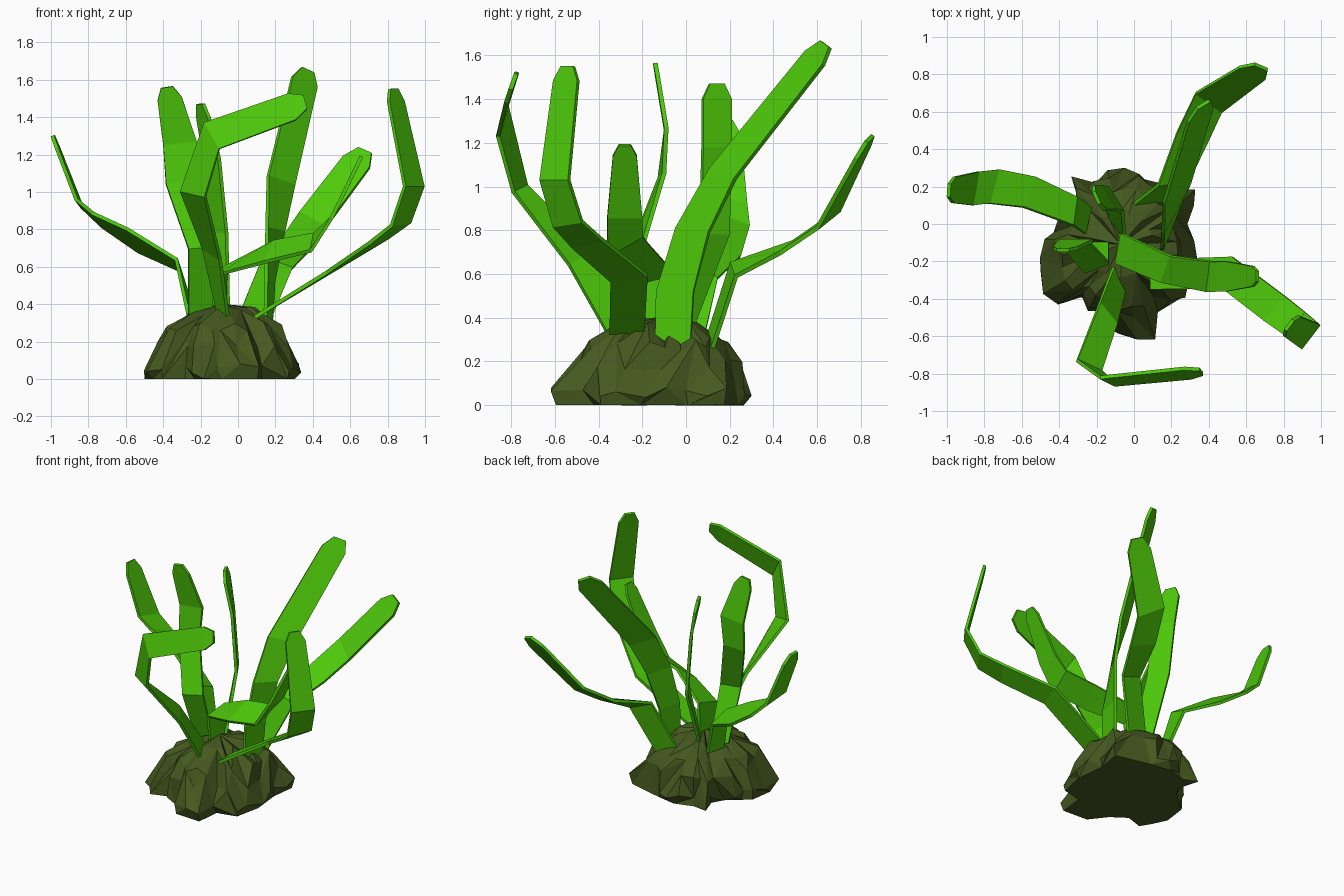
import bpy
import bmesh
import random
from mathutils import Vector

random.seed(4)
UNIT = 0.01           # plant coordinates are given in hundredths
THICKNESS = 0.02

default_cube = bpy.data.objects.get("Cube")
if default_cube:
    bpy.data.objects.remove(default_cube, do_unlink=True)


def make_material(name, colour):
    material = bpy.data.materials.new(name)
    material.use_nodes = True
    material.diffuse_color = colour
    shader = next(n for n in material.node_tree.nodes if n.type == "BSDF_PRINCIPLED")
    shader.inputs["Base Color"].default_value = colour
    shader.inputs["Roughness"].default_value = 0.8
    return material


leaf_green = make_material("leaf green", (0.075, 0.58, 0.003, 1))
mossy_olive = make_material("mossy olive rock", (0.06, 0.1, 0.014, 1))


def make_object(name, bm, material):
    bmesh.ops.recalc_face_normals(bm, faces=bm.faces[:])
    mesh = bpy.data.meshes.new(name)
    bm.to_mesh(mesh)
    bm.free()
    mesh.materials.append(material)
    obj = bpy.data.objects.new(name, mesh)
    bpy.context.scene.collection.objects.link(obj)
    return obj


def make_blade(name, *stations):
    """Flat ribbon: each station is a centre followed by its edge-to-edge vector."""
    rows = [(Vector(s[:3]) * UNIT, Vector(s[3:]) * UNIT) for s in stations]
    # Clip the corners of the tip
    (before, _), (tip, width) = rows[-2:]
    shoulder = tip - (tip - before).normalized() * width.length * 0.5
    rows[-1:] = [(shoulder, width), (tip, width * 0.5)]
    bm = bmesh.new()
    pairs = [(bm.verts.new(c - w / 2), bm.verts.new(c + w / 2)) for c, w in rows]
    for (a, b), (c, d) in zip(pairs, pairs[1:]):
        bm.faces.new((a, b, d, c))
    blade = make_object(name, bm, leaf_green)
    solid = blade.modifiers.new("thickness", "SOLIDIFY")
    solid.thickness = THICKNESS
    solid.offset = 0


# Leaf blades, each from the root to the tip
make_blade("right_arching_blade",
           (-25, 2, 34, 3, 14, 0), (-32, 7, 61, 2, 15, -6),
           (-56, 17, 74, 6, 16, -12), (-75, 20, 85, 5, 18, -7),
           (-85, 19, 94, 3, 18, -4), (-99, 18, 130, 1, 14, 0))
make_blade("right_upright_blade",
           (-20, -10, 34, 13, 2, 0), (-20, -23, 70, 13, 5, 1),
           (-31, -11, 105, 15, 2, 2), (-31, -9, 126, 18, 0, 2),
           (-38, -14, 156, 13, 0, 2))
make_blade("centre_back_blade",
           (-9, -3, 34, -8, 11, 0), (-10, 13, 78, -8, 13, 0),
           (-14, 14, 118, -8, 13, 0), (-20, 14, 147, -6, 13, 0))
make_blade("tall_back_blade",
           (16, -6, 26, 3, 16, 0), (17, -5, 52, 4, 17, 0),
           (20, 3, 80, 9, 15, -2), (23, 17, 106, 14, 11, -5),
           (37, 64, 165, 13, 8, -6))
make_blade("left_back_blade",
           (7, 11, 28, 16, 2, -5), (21, 22, 62, 16, 2, -6),
           (31, 46, 72, 16, -6, -5), (40, 65, 85, 14, -10, -8),
           (68, 84, 122, 14, -6, -6))
make_blade("front_hooked_blade",
           (-8, -29, 34, 6, -12, -6), (-14, -48, 67, 9, -11, -6),
           (-24, -76, 99, 13, -6, -3), (-14, -84, 130, 8, -4, -14),
           (36, -79, 148, 4, -5, -14))
make_blade("left_hooked_blade",
           (9, -27, 33, 0, 16, 0), (50, -26, 58, 5, 17, 2),
           (75, -45, 74, 10, 14, 3), (87, -54, 83, 10, 13, 2),
           (94, -60, 103, 10, 13, 0), (83, -54, 155, 8, 11, 0))
make_blade("left_low_blade",
           (-8, -12, 34, 2, 14, 0), (-8, -13, 58, 3, 16, 4),
           (17, -24, 68, 5, 14, 11), (40, -28, 73, 2, 16, 9),
           (50, -28, 86, 0, 16, 0), (66, -28, 119, 0, 11, 0))

# Faceted rock: an irregular outline drawn in ring by ring toward the crown
outline = [(-35, 27), (-22, 23), (-5, 28), (10, 24), (32, 18), (29, 0),
           (31, -18), (28, -40), (13, -43), (11, -61), (-9, -60), (-18, -48),
           (-29, -40), (-42, -44), (-51, -28), (-49, -8), (-37, 1), (-29, 12)]
crown = Vector((-7, -11, 0)) * UNIT
corners = [Vector((x, y, 0)) * UNIT for x, y in outline]
# Split each side so that ridges and hollows can alternate
rim = []
for here, after in zip(corners, corners[1:] + corners[:1]):
    rim += [here, (here + after) / 2]

bm = bmesh.new()
rings = []
for level, (scale, height) in enumerate([(0.97, 0), (1, 6), (0.9, 18), (0.72, 28), (0.42, 36)]):
    ring = []
    for point in rim:
        spoke = point - crown
        # Upper rings become rounder than the rim
        even = spoke.normalized() * 0.41
        spoke = spoke.lerp(even, 0.2 * level) * scale
        lift = height * UNIT
        if level:
            spoke *= 1 + random.uniform(-0.08, 0.08)
            lift += random.uniform(-0.03, 0.03)
        ring.append(bm.verts.new(crown + spoke + Vector((0, 0, lift))))
    rings.append(ring)
bm.faces.new(rings[0])
count = len(rim)
for lower, upper in zip(rings, rings[1:]):
    for i in range(count):
        j = (i + 1) % count
        a, b, c, d = lower[i], lower[j], upper[j], upper[i]
        if random.random() < 0.5:
            bm.faces.new((a, b, c))
            bm.faces.new((a, c, d))
        else:
            bm.faces.new((a, b, d))
            bm.faces.new((b, c, d))
peak = bm.verts.new(crown + Vector((0, 0, 0.4)))
for i in range(count):
    bm.faces.new((rings[-1][i], rings[-1][(i + 1) % count], peak))
rock = make_object("rock_base", bm, mossy_olive)
# Merge small facets into larger, uneven ones
facets = rock.modifiers.new("uneven facets", "DECIMATE")
facets.ratio = 0.6
